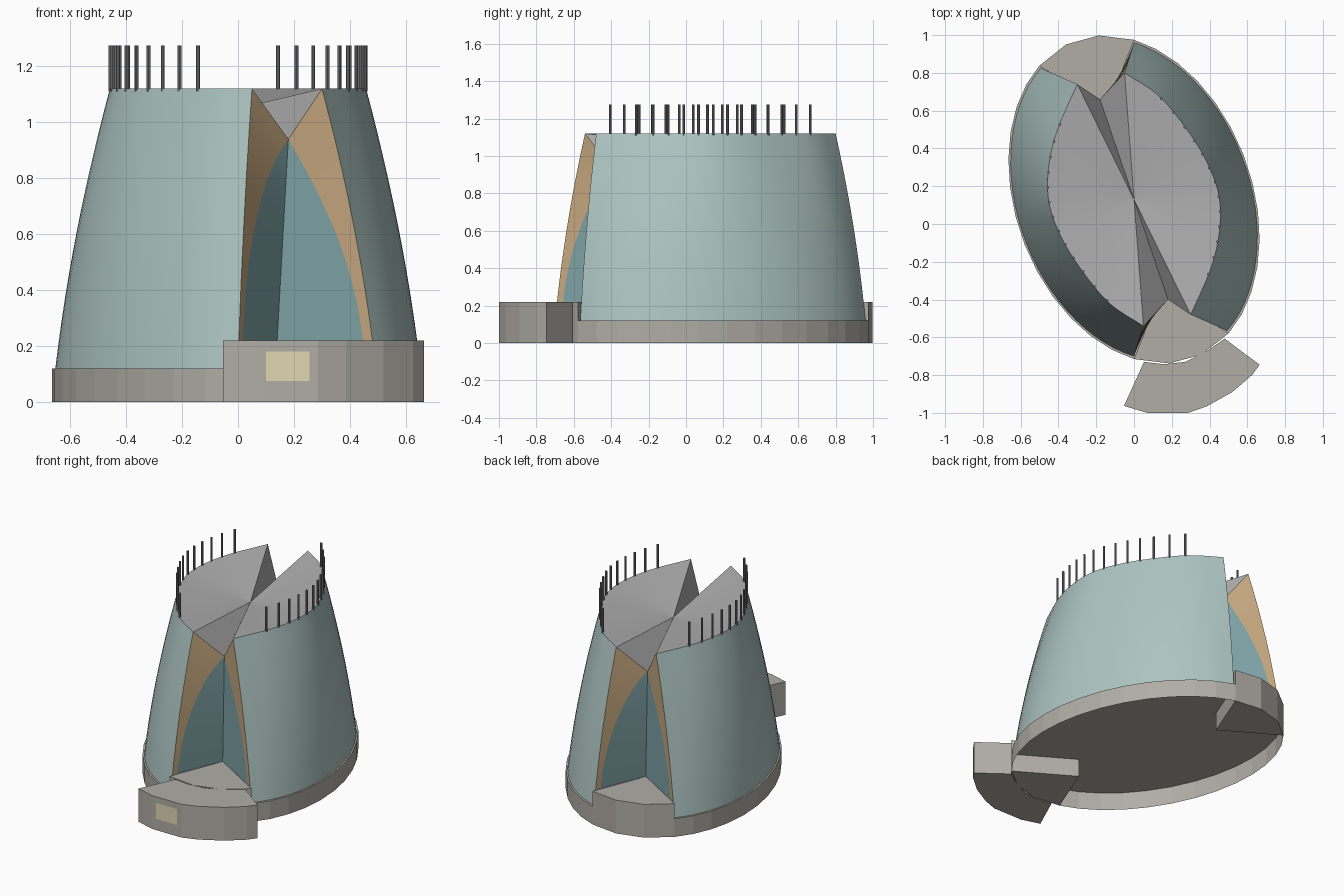
import bpy, bmesh, math
from mathutils import Vector

if "Cube" in bpy.data.objects:
    bpy.data.objects.remove(bpy.data.objects["Cube"])

CY = 0.13                     # centre of the two-fold symmetric plan
N = 28                        # wall segments per half


def mat(name, c):
    m = bpy.data.materials.new(name)
    m.diffuse_color = (*c, 1)
    m.use_nodes = True
    m.node_tree.nodes["Principled BSDF"].inputs["Base Color"].default_value = m.diffuse_color
    return m


WALL = mat("pale_teal", (0.42, 0.56, 0.54))
GLASS = mat("teal_glass", (0.22, 0.38, 0.40))
TAN = mat("tan_trim", (0.58, 0.40, 0.22))
STONE = mat("stone", (0.44, 0.42, 0.38))
CREAM = mat("cream", (0.76, 0.68, 0.45))
ROOF = mat("roof_grey", (0.43, 0.43, 0.43))
METAL = mat("dark_metal", (0.2, 0.2, 0.2))


def make(name, verts, faces, m, smooth=False, recalc=False):
    me = bpy.data.meshes.new(name)
    me.from_pydata([tuple(v) for v in verts], [], faces)
    if recalc:
        bm = bmesh.new()
        bm.from_mesh(me)
        bmesh.ops.recalc_face_normals(bm, faces=bm.faces)
        bm.to_mesh(me)
        bm.free()
    me.materials.append(m)
    ob = bpy.data.objects.new(name, me)
    bpy.context.collection.objects.link(ob)
    if smooth:
        for p in me.polygons:
            p.use_smooth = True
    return ob


def place(p, s):
    """Plan point relative to the centre -> world, turned 180 degrees if s = -1."""
    return Vector((s * p[0], s * p[1] + CY, p[2]))


def base_pt(deg, z=0.0, k=1.0):
    a = math.radians(deg)
    return Vector((k * 0.665 * math.cos(a), k * (0.845 * math.sin(a) - 0.203 * math.cos(a)), z))


RIM = [(-.05, .67), (.13, .55), (.28, .37), (.385, .20),
       (.45, .02), (.452, -.17), (.405, -.37), (.30, -.61)]


def rim_pt(t, z=1.12):
    P = [Vector(p) for p in RIM]
    P = [2 * P[0] - P[1]] + P + [2 * P[-1] - P[-2]]
    f = min(max(t, 0), 1) * 7
    i = min(int(f), 6)
    u = f - i
    a, b, c, d = P[i:i + 4]
    q = 0.5 * (2 * b + (c - a) * u + (2 * a - 5 * b + 4 * c - d) * u * u
               + (3 * b - a - 3 * c + d) * u ** 3)
    return Vector((q.x, q.y, z))


def wall_pt(t, z):
    u = (z - 0.12) / 1.0
    f = 0.6 * u + 0.4 * u * u
    q = base_pt(90 - 131 * t, 0, 0.982).lerp(rim_pt(t, 0), f)
    q.z = z
    return q


def strip(name, rows, m, smooth=False):
    w = len(rows[0])
    faces = [(r * w + i, r * w + i + 1, (r + 1) * w + i + 1, (r + 1) * w + i)
             for r in range(len(rows) - 1) for i in range(w - 1)]
    return make(name, [v for r in rows for v in r], faces, m, smooth)


def prism(name, pts, z0, z1, m):
    n = len(pts)
    v = [(p[0], p[1], z0) for p in pts] + [(p[0], p[1], z1) for p in pts]
    f = [tuple(range(n)), tuple(range(n, 2 * n))]
    f += [(i, (i + 1) % n, n + (i + 1) % n, n + i) for i in range(n)]
    return make(name, v, f, m, recalc=True)


FOLD0 = Vector((0.14, -0.49, 0.22))
FOLD1 = Vector((0.18, -0.53, 0.94))


def notch_pt(side, v, t):
    """Point on a notch wall: t=0 at the curved wall edge, t=1 at the fold."""
    z = 0.22 + 0.9 * v
    outer = wall_pt(1, z) if side else wall_pt(0, z)
    if not side:
        outer.x, outer.y = -outer.x, -outer.y
    return outer.lerp(FOLD0.lerp(FOLD1, v), t)


rim_loop, cap_loop = [], []
for s, tag in ((1, "a"), (-1, "b")):
    # curved outer wall
    rows = [[place(wall_pt(i / N, 0.12 + j / 12), s) for i in range(N, -1, -1)] for j in range(13)]
    strip("outer_wall_" + tag, rows, WALL, True)

    # open plinth ring under the wall
    ring = [base_pt(-41 + 131 * i / 13) for i in range(14)]
    strip("plinth_" + tag, [[place((p.x, p.y, z), s) for p in ring] for z in (0, 0.12)], STONE)
    cap_loop += [place((p.x, p.y, 0.12), s) for p in reversed(ring)] + [place((*FOLD0[:2], 0.12), s)]

    # entrance deck in the notch
    arc = [base_pt(-41 - 49 * i / 3) for i in range(4)] + [FOLD0]
    prism("deck_" + tag, [place(p, s) for p in arc], 0, 0.22, STONE)

    # notch walls: tan trim outside a curved glazing edge
    for side in (0, 1):
        trim, glass = [], []
        for j in range(17):
            v = j / 16
            e = 0.1 + 0.9 * v ** 2.2
            a = [place(notch_pt(side, v, t), s) for t in (0, e)]
            b = [place(notch_pt(side, v, t), s) for t in (e, 1)]
            trim.append(a[::-1] if side == 1 else a)
            glass.append(b[::-1] if side == 1 else b)
        strip(f"notch_trim_{tag}{side}", trim, TAN, True)
        strip(f"notch_glass_{tag}{side}", glass, GLASS, True)

    rim_loop += [place(rim_pt(i / N), s) for i in range(N + 1)] + [place(FOLD1, s)]

    # rim posts
    for i in range(13):
        p = place(rim_pt(0.155 + 0.72 * i / 12) * 0.995, s)
        bpy.ops.mesh.primitive_cylinder_add(vertices=8, radius=0.007, depth=0.165,
                                            location=(p.x, p.y, 1.192))
        bpy.context.object.name = f"rim_post_{tag}{i}"
        bpy.context.object.data.materials.append(METAL)

# roof fan dipping to the centre, and floor slab above the plinth void
for name, loop, zc, m in (("roof", rim_loop, 1.05, ROOF), ("floor_slab", cap_loop, 0.12, STONE)):
    n = len(loop)
    make(name, loop + [Vector((0, CY, zc))], [((i + 1) % n, i, n) for i in range(n)], m)

# curved block in front of the entrance
prism("front_block", [(-.053, -.963), (.07, -1), (.286, -1), (.386, -.965), (.52, -.89),
                      (.625, -.80), (.665, -.745), (.48, -.607), (.39, -.67), (.27, -.73),
                      (.16, -.742), (.053, -.73)], 0, 0.22, STONE)
make("front_panel", [(.10, -1.001, .075), (.255, -1.001, .075), (.255, -1.001, .18), (.10, -1.001, .18)],
     [(0, 1, 2, 3)], CREAM)
